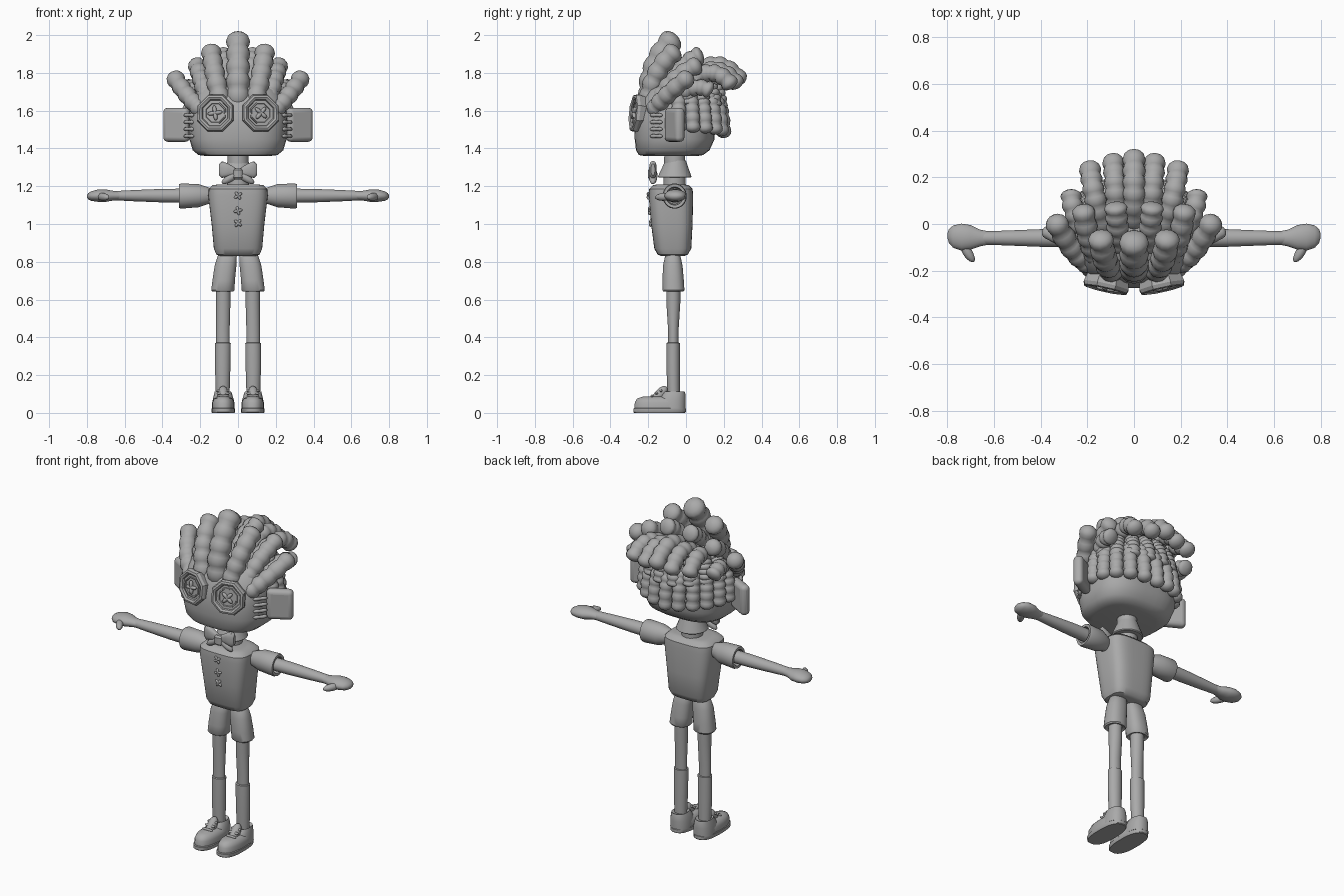
import bpy, bmesh, math
from mathutils import Vector, Matrix, Quaternion

grey = bpy.data.materials.new("plain_grey")
grey.diffuse_color = (0.4, 0.4, 0.4, 1)


def finish(name, bm, M=None, angle=40):
    bmesh.ops.recalc_face_normals(bm, faces=bm.faces)
    me = bpy.data.meshes.new(name)
    if M:
        bm.transform(M)
    bm.to_mesh(me)
    bm.free()
    for p in me.polygons:
        p.use_smooth = True
    me.set_sharp_from_angle(angle=math.radians(angle))
    me.materials.append(grey)
    ob = bpy.data.objects.new(name, me)
    bpy.context.collection.objects.link(ob)
    return ob


def skin(bm, rings):
    for a, b in zip(rings, rings[1:]):
        n = len(a)
        for i in range(n):
            bm.faces.new((a[i], a[(i + 1) % n], b[(i + 1) % n], b[i]))
    bm.faces.new(rings[0][::-1])
    bm.faces.new(rings[-1])


def loft(name, sections, axis='z', e=2.0, n=24, s=1, M=None, angle=40):
    """sections: (t, centre1, centre2, radius1, radius2); s mirrors x"""
    bm = bmesh.new()
    rings = []
    for t, c1, c2, r1, r2 in sections:
        ring = []
        for i in range(n):
            a = 2 * math.pi * (i + 0.5) / n
            c, d = math.cos(a), math.sin(a)
            u = c1 + r1 * math.copysign(abs(c) ** (2 / e), c)
            v = c2 + r2 * math.copysign(abs(d) ** (2 / e), d)
            x, y, z = (u, v, t) if axis == 'z' else (t, u, v)
            ring.append(bm.verts.new((s * x, y, z)))
        rings.append(ring)
    skin(bm, rings)
    return finish(name, bm, M, angle)


def tube(name, a, b, c, r, beads=1, n=12, M=None):
    """beaded rope with a round tip along the curve a-b-c"""
    a, b, c = Vector(a), Vector(b), Vector(c)
    samples = []
    for k in range(beads):
        last = k == beads - 1
        for q in ((0, .25, .5, .7, .87, .97, 1) if last else (0, .2, .5, .8)):
            f = 0.83 + 0.17 * math.sin(math.pi * q)
            if last and q > .5:
                f = math.sqrt(max(0.002, 1 - ((q - .5) * 2) ** 2))
            samples.append(((k + q) / beads, r * f))
    bm = bmesh.new()
    rings, rot, old = [], None, None
    for t, rad in samples:
        p = a * (1 - t) ** 2 + b * 2 * t * (1 - t) + c * t * t
        d = ((b - a) * (1 - t) + (c - b) * t).normalized()
        rot = d.to_track_quat('Z', 'Y') if rot is None else old.rotation_difference(d) @ rot
        old = d
        rings.append([bm.verts.new(p + rot @ Vector((rad * math.cos(i * 2 * math.pi / n),
                      rad * math.sin(i * 2 * math.pi / n), 0))) for i in range(n)])
    skin(bm, rings)
    return finish(name, bm, M, 60)


def stitch(name, p, q, r, M=None):
    p, q = Vector(p), Vector(q)
    m = (p + q) / 2
    tube(name, m, (m + p) / 2, p, r, M=M, n=8)
    tube(name, m, (m + q) / 2, q, r, M=M, n=8)


def cross(name, size, r, turn, M):
    for k in (0, 1):
        a = turn + k * math.pi / 2
        v = Vector((math.cos(a), math.sin(a), 0)) * size
        stitch(name, v, -v, r, M)


# head
loft("head", [(1.36, 0, -.08, .17, .14), (1.365, 0, -.08, .21, .17), (1.39, 0, -.07, .24, .195),
              (1.45, 0, -.06, .258, .212), (1.55, 0, -.06, .262, .215), (1.64, 0, -.05, .25, .2),
              (1.71, 0, -.04, .22, .17), (1.76, 0, -.03, .16, .12), (1.785, 0, -.03, .07, .06)],
     e=2.8, n=40)

# neck and flared collar
loft("neck", [(1.18, 0, -.06, .06, .06), (1.38, 0, -.06, .055, .055)])
loft("collar", [(1.245, 0, -.06, .085, .085), (1.25, 0, -.06, .09, .09), (1.335, 0, -.055, .055, .055)])

# torso
loft("torso", [(.83, 0, -.07, .09, .06), (.838, 0, -.07, .115, .08), (.87, 0, -.07, .128, .098),
               (1.0, 0, -.075, .14, .11), (1.15, 0, -.08, .158, .118), (1.185, 0, -.08, .155, .115),
               (1.205, 0, -.08, .135, .095), (1.21, 0, -.08, .1, .07)], e=3.6, n=40)

# cross stitches down the chest
for z, y, turn in ((1.15, -.2, .6), (1.07, -.193, .25), (1.005, -.187, .9)):
    cross("chest_stitch", .024, .008, turn,
          Matrix.Translation((0, y, z)) @ Matrix.Rotation(math.pi / 2, 4, 'X'))

# bow tie
loft("bow_knot", [(1.235, 0, -.18, .018, .012), (1.245, 0, -.18, .028, .022),
                  (1.285, 0, -.18, .028, .022), (1.295, 0, -.18, .018, .012)])

for s in (-1, 1):
    loft("bow_wing", [(.01, -.175, 1.275, .014, .02), (.05, -.175, 1.285, .02, .034),
                      (.085, -.175, 1.288, .02, .045), (.1, -.175, 1.288, .01, .03)], 'x', 2.6, s=s)
    tube("bow_tail", (0, -.17, 1.27), (s * .035, -.175, 1.25), (s * .085, -.175, 1.215), .022)

    # ear: thin rounded slab swept back
    bm = bmesh.new()
    bmesh.ops.create_cube(bm, size=1, matrix=Matrix.Diagonal((.15, .055, .18, 1)))
    ear = finish("ear", bm, Matrix.Translation((s * .325, -.06, 1.525)) @ Matrix.Rotation(s * .5, 4, 'Z'), 60)
    bev = ear.modifiers.new("round", 'BEVEL')
    bev.width, bev.segments = .024, 4
    for i in range(4):
        z = 1.465 + i * .037
        stitch("ear_stitch", (s * .235, -.19, z), (s * .285, -.125, z), .011)

    # octagonal button eye with crossed thread
    M = (Matrix.Translation((s * .115, -.245, 1.585))
         @ Vector((s * .22, -1, .1)).to_track_quat('Z', 'Y').to_matrix().to_4x4())
    prof = ((-.02, .095), (.02, .106), (.036, .1), (.04, .088), (.033, .076), (.024, .072), (.024, .01))
    loft("button_eye", [(z, 0, 0, r, r) for z, r in prof], n=8, M=M, angle=25)
    loft("button_ring", [(z, 0, 0, r, r) for z, r in
                         ((.02, .062), (.03, .06), (.03, .054), (.022, .05))], n=8, M=M, angle=25)
    cross("eye_thread", .04, .011, .15 if s < 0 else .85, M @ Matrix.Translation((0, 0, .032)))

    # sleeve, arm, hand and thumb
    loft("sleeve", [(.13, -.065, 1.15, .03, .035), (.16, -.065, 1.15, .042, .045),
                    (.21, -.06, 1.15, .06, .062), (.3, -.06, 1.148, .064, .067),
                    (.313, -.06, 1.148, .06, .063), (.312, -.06, 1.148, .046, .048),
                    (.27, -.06, 1.148, .04, .042)], 'x', s=s)
    loft("arm", [(.25, -.06, 1.15, .038, .038), (.4, -.06, 1.15, .038, .036),
                 (.55, -.06, 1.15, .032, .03), (.66, -.06, 1.15, .028, .024)], 'x', s=s)
    loft("hand", [(.62, -.06, 1.15, .028, .022), (.66, -.06, 1.15, .036, .026), (.7, -.057, 1.15, .053, .033),
                  (.74, -.056, 1.15, .058, .033), (.775, -.054, 1.148, .048, .026),
                  (.793, -.052, 1.147, .03, .017), (.8, -.05, 1.147, .008, .005)], 'x', s=s)
    tube("thumb", (s * .735, -.07, 1.145), (s * .72, -.12, 1.145), (s * .685, -.162, 1.14), .021)

    # short trouser leg
    loft("shorts_leg", [(.86, .05, -.07, .03, .025), (.835, .056, -.07, .05, .04), (.78, .066, -.07, .058, .052),
                        (.7, .076, -.068, .06, .057), (.65, .08, -.067, .062, .059),
                        (.642, .08, -.067, .056, .053), (.65, .08, -.067, .042, .042)], e=2.3, s=s)
    # leg and sock
    loft("leg", [(.68, .078, -.067, .038, .038), (.58, .078, -.067, .038, .037),
                 (.44, .08, -.067, .036, .028), (.3, .08, -.067, .036, .028)], s=s)
    loft("sock", [(.372, .08, -.068, .036, .03), (.37, .08, -.068, .042, .036),
                  (.24, .081, -.068, .041, .036), (.08, .081, -.065, .036, .032)], s=s)
    # shoe
    loft("shoe_sole", [(0, .078, -.14, .06, .136), (.004, .078, -.14, .063, .14),
                       (.022, .078, -.14, .063, .14), (.026, .078, -.14, .059, .136)], e=2.6, s=s)
    loft("shoe_toe", [(.022, .078, -.14, .06, .134), (.055, .078, -.14, .06, .132),
                      (.075, .078, -.14, .05, .12), (.086, .078, -.14, .03, .09)], e=2.4, s=s)
    loft("shoe_heel", [(.022, .078, -.075, .058, .073), (.07, .078, -.075, .056, .074),
                       (.1, .079, -.065, .048, .062), (.112, .08, -.062, .044, .055),
                       (.105, .08, -.062, .036, .045)], e=2.3, s=s)
    tube("shoe_tongue", (s * .079, -.17, .065), (s * .079, -.13, .1), (s * .079, -.105, .14), .028)
    for i in range(3):
        y, z = -.18 + i * .024, .089 + i * .014
        stitch("shoe_lace", (s * .045, y, z), (s * .113, y, z), .008)

# hair locks: base, bend, tip, radius, beads (mirrored unless on the middle)
locks = [
    ((0, -.19, 1.64), (0, -.21, 1.84), (0, -.05, 2.0), .064, 5),
    ((.09, -.2, 1.64), (.13, -.18, 1.82), (.145, -.04, 1.93), .055, 5),
    ((.19, -.17, 1.6), (.27, -.13, 1.67), (.345, .03, 1.79), .05, 5),
    ((.16, -.14, 1.66), (.2, -.08, 1.78), (.22, .08, 1.85), .05, 5),
    ((.06, -.1, 1.72), (.07, -.02, 1.86), (.08, .09, 1.9), .05, 5),
    ((.0, .0, 1.74), (.0, .16, 1.94), (0, .3, 1.74), .05, 6),
    ((.07, .0, 1.74), (.08, .17, 1.9), (.09, .28, 1.72), .048, 6),
    ((.13, -.02, 1.72), (.18, .14, 1.88), (.19, .25, 1.72), .048, 6),
    ((.2, -.06, 1.66), (.27, .04, 1.76), (.27, .14, 1.7), .046, 5)]
for a, b, c, r, k in locks:
    for s in ((1,) if a[0] == 0 else (-1, 1)):
        tube("hair_lock", *[(s * p[0], p[1], p[2]) for p in (a, b, c)], r, k)

# hanging locks round the back, in two layers
for count, top, low, rx, ry, r, start in ((11, 1.7, 1.455, .262, .235, .041, 0), (8, 1.76, 1.6, .235, .22, .043, 12)):
    for i in range(count):
        a = math.radians(start + (180 - 2 * start) * i / (count - 1))
        x, y = math.cos(a), math.sin(a)
        tube("hanging_lock", (x * rx * .8, -.04 + y * ry * .75, top), (x * rx, -.04 + y * ry, top - .04),
             (x * rx, -.035 + y * ry, low + .03 * abs(x)), r, 6)
